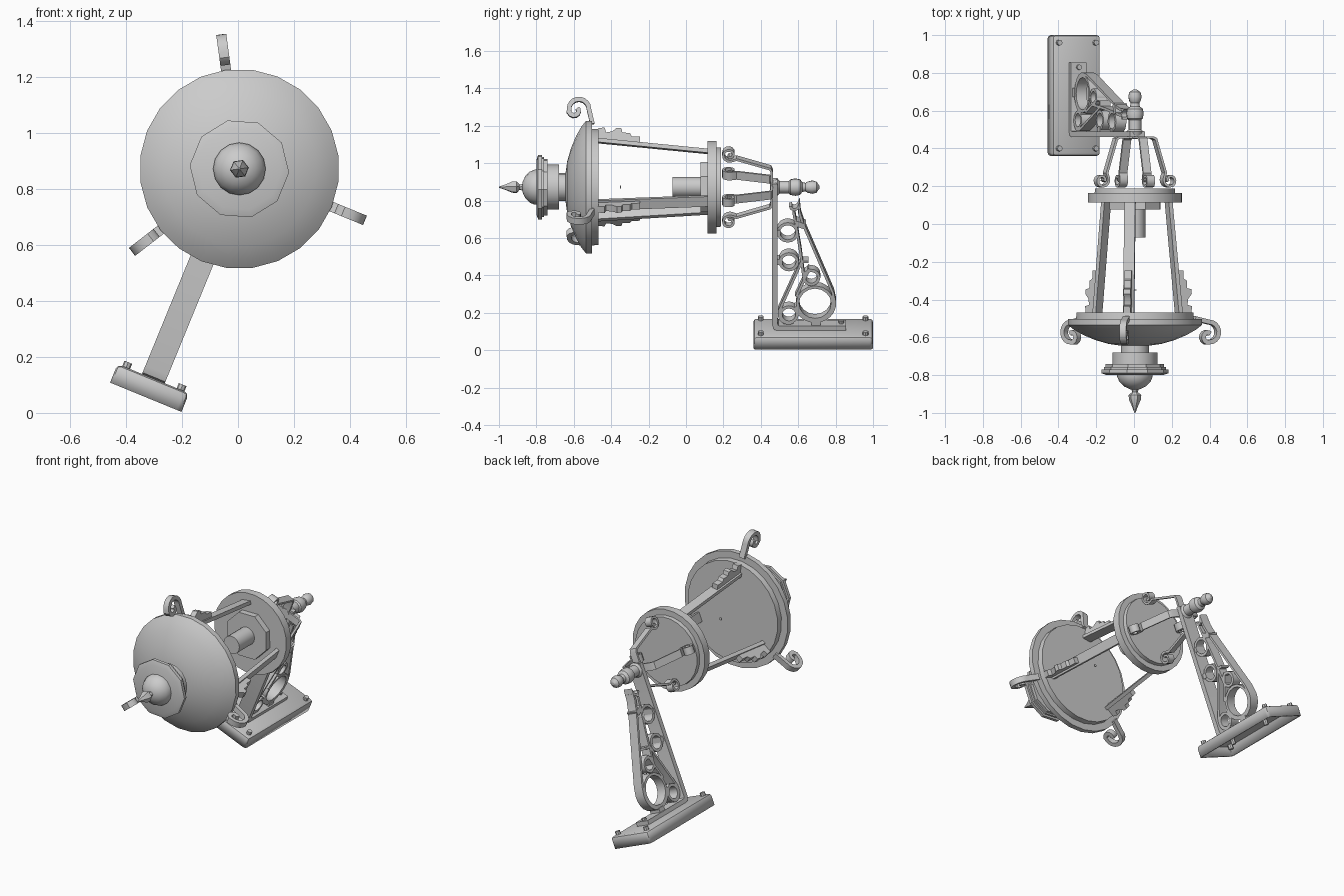
import bpy, bmesh, math
from mathutils import Matrix, Vector

if "Cube" in bpy.data.objects:
    bpy.data.objects.remove(bpy.data.objects["Cube"])

# Lamp axis runs along y; the whole lamp is rolled about it
TILT = math.radians(22.3)
BASE = Matrix.Translation((0.005, 0, 0.872))


def frame(deg=0):
    return BASE @ Matrix.Rotation(TILT - math.radians(deg), 4, 'Y')


def finish(bm, name, m):
    bmesh.ops.recalc_face_normals(bm, faces=bm.faces)
    me = bpy.data.meshes.new(name)
    bm.to_mesh(me)
    bm.free()
    ob = bpy.data.objects.new(name, me)
    bpy.context.collection.objects.link(ob)
    me.transform(m)
    return ob


def lathe(name, prof, n=24, m=None):
    """Revolve (y, radius) pairs about the lamp axis, capping both ends."""
    bm = bmesh.new()
    rings = [[bm.verts.new((r * math.sin(2 * math.pi * i / n), y, r * math.cos(2 * math.pi * i / n)))
              for i in range(n)] for y, r in prof]
    for a, b in zip(rings, rings[1:]):
        for i in range(n):
            j = (i + 1) % n
            bm.faces.new((a[i], a[j], b[j], b[i]))
    bm.faces.new(rings[0])
    bm.faces.new(rings[-1])
    return finish(bm, name, m or frame())


def strip(name, pts, width, thick, m, closed=False):
    """Flat bar following (y, v) points, centred on the path."""
    bm = bmesh.new()
    P = [Vector(p) for p in pts]
    n, secs = len(P), []
    for i, p in enumerate(P):
        a = P[i - 1] if closed or i > 0 else p
        b = P[(i + 1) % n] if closed or i < n - 1 else p
        d1 = (p - a) if (p - a).length else (b - p)
        d2 = (b - p) if (b - p).length else (p - a)
        d1, d2 = d1.normalized(), d2.normalized()
        t = (d1 + d2).normalized()
        nrm = Vector((-t.y, t.x)) * (thick / 2 / max(0.5, t.dot(d1)))
        q, s = p + nrm, p - nrm
        secs.append([bm.verts.new(c) for c in (
            (-width / 2, q.x, q.y), (width / 2, q.x, q.y),
            (width / 2, s.x, s.y), (-width / 2, s.x, s.y))])
    for i in range(n if closed else n - 1):
        a, b = secs[i], secs[(i + 1) % n]
        for k in range(4):
            bm.faces.new((a[k], a[(k + 1) % 4], b[(k + 1) % 4], b[k]))
    if not closed:
        bm.faces.new(secs[0])
        bm.faces.new(secs[-1])
    return finish(bm, name, m)


def plate(name, pts, width, m):
    """Extrude a closed (y, v) outline sideways."""
    bm = bmesh.new()
    a = [bm.verts.new((-width / 2, y, v)) for y, v in pts]
    b = [bm.verts.new((width / 2, y, v)) for y, v in pts]
    bm.faces.new(a)
    bm.faces.new(b)
    for i in range(len(a)):
        j = (i + 1) % len(a)
        bm.faces.new((a[i], a[j], b[j], b[i]))
    return finish(bm, name, m)


def arc(cy, cv, r0, r1, a0, a1, n):
    out = []
    for i in range(n + 1):
        t = i / n
        a, r = math.radians(a0 + (a1 - a0) * t), r0 + (r1 - r0) * t
        out.append((cy + r * math.cos(a), cv + r * math.sin(a)))
    return out


def peg(name, u, y, v0, v1, r):
    bm = bmesh.new()
    bmesh.ops.create_cone(bm, cap_ends=True, segments=8, radius1=r, radius2=r, depth=v1 - v0,
                          matrix=Matrix.Translation((u, y, (v0 + v1) / 2)))
    return finish(bm, name, frame())


# Lamp body: cap, crown, finial
lathe("cap", [(-0.468, 0.312), (-0.503, 0.314), (-0.503, 0.357), (-0.535, 0.357), (-0.56, 0.325),
              (-0.588, 0.275), (-0.615, 0.21), (-0.635, 0.14), (-0.645, 0.07)])
lathe("cap_neck", [(-0.63, 0.075), (-0.685, 0.075)], 16)
lathe("crown_drum", [(-0.68, 0.12), (-0.745, 0.12)], 16)
lathe("crown_saucer", [(-0.74, 0.155), (-0.758, 0.155), (-0.758, 0.165), (-0.77, 0.165),
                       (-0.77, 0.178), (-0.79, 0.178), (-0.8, 0.15)], 10)
lathe("crown_dome", [(-0.78, 0.094), (-0.808, 0.094), (-0.835, 0.083), (-0.86, 0.058), (-0.875, 0.025)], 16)
lathe("finial_bud", [(-0.865, 0.022), (-0.89, 0.015), (-0.905, 0.034), (-0.93, 0.032),
                     (-0.96, 0.018), (-1.0, 0.003)], 6)
lathe("bulb_point", [(-0.352, 0.009), (-0.348, 0.009)], 8)

# Top disc with socket
lathe("top_disc", [(0.115, 0.25), (0.163, 0.25), (0.163, 0.215), (0.188, 0.213)])
lathe("socket_base", [(0.078, 0.145), (0.12, 0.145)], 8)
lathe("socket_tube", [(-0.072, 0.055), (0.08, 0.055)], 16)

# Three legs with leaf ornament and rim scroll
leaf = [(-0.47, 0.25), (-0.47, 0.315), (-0.435, 0.32), (-0.428, 0.293), (-0.395, 0.298),
        (-0.37, 0.318), (-0.345, 0.315), (-0.34, 0.292), (-0.3, 0.29), (-0.29, 0.272),
        (-0.245, 0.27), (-0.245, 0.23)]
hook = [(-0.5, 0.34), (-0.512, 0.39), (-0.52, 0.425)] + arc(-0.575, 0.42, 0.056, 0.05, 20, 180, 8) \
    + arc(-0.595, 0.413, 0.032, 0.018, 195, 400, 7)
for i, deg in enumerate((30, 150, 270)):
    m = frame(deg)
    strip(f"leg_{i}", [(-0.48, 0.252), (0.125, 0.192)], 0.058, 0.022, m)
    plate(f"leg_leaf_{i}", leaf, 0.036, m)
    strip(f"rim_scroll_{i}", hook, 0.036, 0.024, m)

# Four curled straps joining the disc to the bracket
curl = [(0.458, 0.0), (0.458, 0.095), (0.45, 0.112), (0.27, 0.168)] \
    + arc(0.232, 0.193, 0.037, 0.032, 300, 180, 5) + arc(0.232, 0.193, 0.032, 0.012, 150, -120, 9)
for i in range(4):
    strip(f"top_strap_{i}", curl, 0.046, 0.013, frame(90 * i))

# Knob behind the bracket
lathe("knob", [(0.45, 0.03), (0.49, 0.046), (0.5, 0.034), (0.55, 0.034), (0.558, 0.042), (0.585, 0.047),
               (0.61, 0.042), (0.622, 0.026), (0.64, 0.023), (0.65, 0.03), (0.675, 0.036),
               (0.698, 0.03), (0.713, 0.008)], 12)

# Bracket: L-shaped bar, scrollwork and rings
M = frame()
strip("bracket_bar", [(0.475, 0.035), (0.475, -0.775), (0.482, -0.793), (0.5, -0.8), (0.855, -0.8)],
      0.088, 0.03, M)
W = 0.06
strip("outer_scroll", arc(0.572, -0.095, 0.014, 0.036, -160, 200 - 185, 7)[::1]
      + [(0.607, -0.14), (0.625, -0.2), (0.785, -0.6)]
      + arc(0.69, -0.66, 0.106, 0.104, 20, -170, 12), W, 0.014, M)
strip("inner_scroll", arc(0.67, -0.51, 0.02, 0.042, -120, 170, 8)[::-1][:1]
      + [(0.628, -0.5), (0.61, -0.35), (0.575, -0.13)], W, 0.014, M)
strip("diagonal_scroll", [(0.655, -0.42), (0.618, -0.42), (0.5, -0.7)]
      + arc(0.548, -0.725, 0.05, 0.05, 170, 300, 6), W, 0.014, M)
strip("brace", [(0.66, -0.46), (0.59, -0.62)], W, 0.014, M)
for i, (y, v, r) in enumerate([(0.544, -0.25, 0.05), (0.55, -0.42, 0.046), (0.67, -0.51, 0.04),
                               (0.55, -0.725, 0.044), (0.69, -0.66, 0.094)]):
    strip(f"ring_{i}", arc(y, v, r, r, 0, 360 - 22.5, 15), W, 0.016, M, True)
for i, (a, b) in enumerate([((0.485, -0.25), (0.505, -0.25)), ((0.485, -0.42), (0.515, -0.42)),
                            ((0.585, -0.195), (0.635, -0.215)), ((0.672, -0.775), (0.72, -0.775))]):
    strip(f"collar_{i}", [a, b], 0.07, 0.03, M)

# Hollow wall plate
bm = bmesh.new()
bmesh.ops.create_cube(bm, size=1, matrix=Matrix.Translation((0, 0.68, -0.846))
                      @ Matrix.Diagonal((0.276, 0.64, 0.072, 1)))
bm.normal_update()
low = [f for f in bm.faces if f.normal.z < -0.9]
keep = [e for e in bm.edges if not any(f in low for f in e.link_faces)]
bmesh.ops.bevel(bm, geom=keep, offset=0.018, segments=2, profile=0.5, affect='EDGES')
bm.normal_update()
bmesh.ops.delete(bm, geom=[f for f in bm.faces if f.normal.z < -0.9], context='FACES')
wall = finish(bm, "wall_plate", M)
sol = wall.modifiers.new("shell", 'SOLIDIFY')
sol.thickness = 0.012

# Bolts
for i, (u, y) in enumerate([(-0.105, 0.4), (0.105, 0.4), (-0.105, 0.96), (0.105, 0.96)]):
    peg(f"plate_bolt_{i}", u, y, -0.85, -0.79, 0.015)
for i, y in enumerate((0.53, 0.83)):
    peg(f"foot_bolt_{i}", 0, y, -0.87, -0.772, 0.014)

bpy.ops.object.select_all(action='SELECT')
bpy.context.view_layer.objects.active = wall
bpy.ops.object.shade_smooth_by_angle(angle=math.radians(32))
